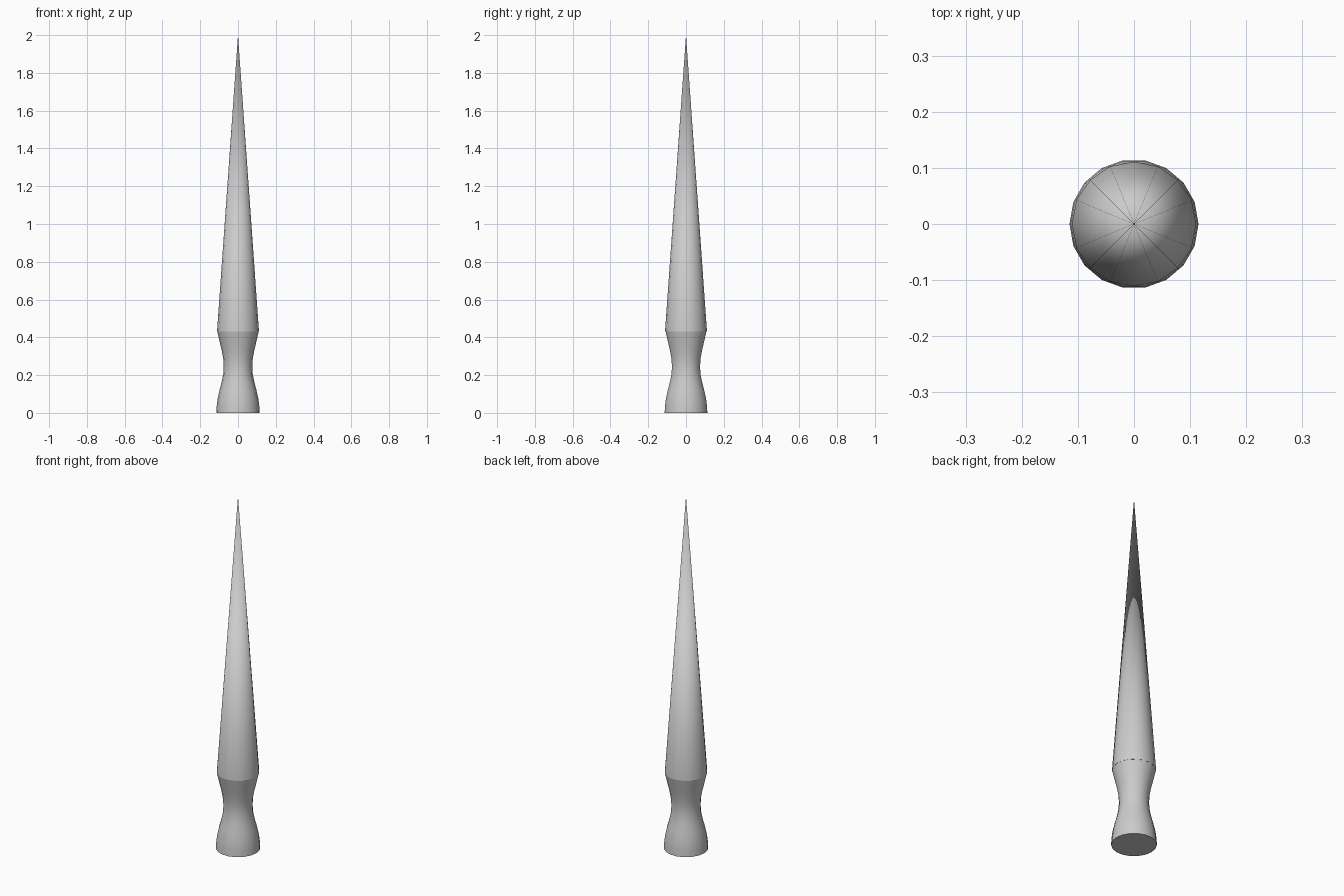
import bpy
import bmesh
from math import cos, sin, pi, radians

if "Cube" in bpy.data.objects:
    bpy.data.objects.remove(bpy.data.objects["Cube"])


def lathe(name, profile, sides):
    """Revolve (radius, z) pairs around z; radius 0 makes a point."""
    bm = bmesh.new()
    rings = []
    for r, z in profile:
        if r == 0:
            rings.append([bm.verts.new((0, 0, z))] * sides)
        else:
            rings.append([bm.verts.new((r * cos(2 * pi * i / sides),
                                        r * sin(2 * pi * i / sides), z))
                          for i in range(sides)])
    for low, high in zip(rings, rings[1:]):
        for i in range(sides):
            j = (i + 1) % sides
            corners = [low[i], low[j], high[j], high[i]]
            bm.faces.new(list(dict.fromkeys(corners)))
    # Flat caps on open ends
    for ring in (rings[0], rings[-1]):
        if ring[0] is not ring[1]:
            bm.faces.new(ring)
    bmesh.ops.recalc_face_normals(bm, faces=bm.faces[:])
    mesh = bpy.data.meshes.new(name)
    bm.to_mesh(mesh)
    bm.free()
    obj = bpy.data.objects.new(name, mesh)
    bpy.context.collection.objects.link(obj)
    bpy.ops.object.select_all(action='DESELECT')
    obj.select_set(True)
    bpy.context.view_layer.objects.active = obj
    bpy.ops.object.shade_smooth_by_angle(angle=radians(30))
    return obj


# Waisted handle
lathe("handle", [(0.115, 0), (0.113, 0.035), (0.108, 0.075), (0.098, 0.12),
                 (0.086, 0.165), (0.078, 0.205), (0.0755, 0.245),
                 (0.078, 0.285), (0.086, 0.33), (0.098, 0.38),
                 (0.110, 0.432)], 18)

# Long tapering spike
lathe("spike", [(0.111, 0.432), (0, 2.0)], 16)
